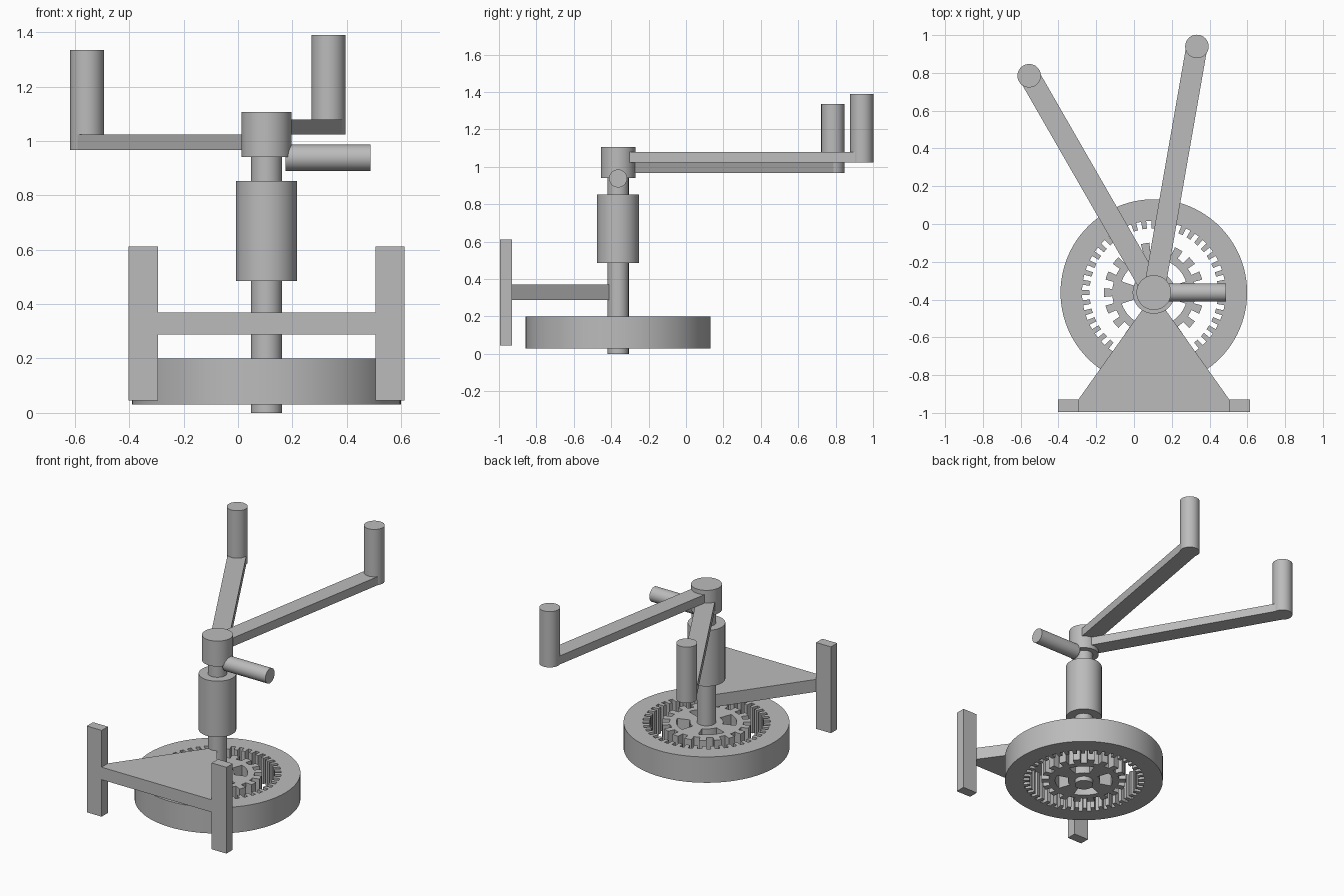
import bpy, bmesh
from math import sin, cos, tau, pi, atan2, hypot, radians

if "Cube" in bpy.data.objects:
    bpy.data.objects.remove(bpy.data.objects["Cube"])

AX, AY = 0.105, -0.363          # shared vertical axis

grey = bpy.data.materials.new("plain grey")
grey.use_nodes = True
GREY = (0.5, 0.5, 0.5, 1)
grey.diffuse_color = GREY
grey.node_tree.nodes["Principled BSDF"].inputs["Base Color"].default_value = GREY


def finish(name, bm):
    bmesh.ops.recalc_face_normals(bm, faces=bm.faces)
    mesh = bpy.data.meshes.new(name)
    bm.to_mesh(mesh)
    bm.free()
    mesh.materials.append(grey)
    ob = bpy.data.objects.new(name, mesh)
    bpy.context.collection.objects.link(ob)
    bpy.ops.object.select_all(action='DESELECT')
    bpy.context.view_layer.objects.active = ob
    ob.select_set(True)
    bpy.ops.object.shade_smooth_by_angle(angle=radians(20))
    return ob


def plate(name, loops, z0, z1):
    """Extrude an outline (first loop) with optional holes (other loops)."""
    bm = bmesh.new()
    edges = []
    for loop in loops:
        vs = [bm.verts.new((x, y, z0)) for x, y in loop]
        edges += [bm.edges.new((vs[i - 1], vs[i])) for i in range(len(vs))]
    bmesh.ops.triangle_fill(bm, use_beauty=True, use_dissolve=False, edges=edges)
    ext = bmesh.ops.extrude_face_region(bm, geom=bm.faces[:], use_keep_orig=True)
    top = [v for v in ext["geom"] if isinstance(v, bmesh.types.BMVert)]
    bmesh.ops.translate(bm, vec=(0, 0, z1 - z0), verts=top)
    return finish(name, bm)


def polar(r, a):
    return AX + r * cos(a), AY + r * sin(a)


def circle(r, n=96):
    return [polar(r, tau * i / n) for i in range(n)]


def toothed(root, tip, count):
    """Closed outline of evenly spaced square teeth."""
    pts = []
    for i in range(count):
        for r, f in ((tip, -.25), (tip, 0), (tip, .25), (root, .25), (root, .5), (root, .75)):
            pts.append(polar(r, tau * (i + f) / count))
    return pts


def arc_slot(r0, r1, mid, half, n=8):
    angles = [mid - half + 2 * half * i / n for i in range(n + 1)]
    return [polar(r1, a) for a in angles] + [polar(r0, a) for a in reversed(angles)]


def cylinder(name, x, y, r, z0, z1):
    pts = [(x + r * cos(tau * i / 64), y + r * sin(tau * i / 64)) for i in range(64)]
    return plate(name, [pts], z0, z1)


# Ring gear with inward teeth, and the slotted gear inside it
plate("ring_gear", [circle(0.494), toothed(0.38, 0.34, 44)], 0.03, 0.20)
slots = [arc_slot(0.10, 0.18, pi / 4 + i * pi / 2, 0.45) for i in range(4)]
plate("inner_gear", [toothed(0.22, 0.265, 18)] + slots, 0.03, 0.20)

# Column
cylinder("shaft", AX, AY, 0.057, 0, 1.0)
cylinder("sleeve", AX, AY, 0.112, 0.485, 0.853)
cylinder("cap", AX, AY, 0.092, 0.94, 1.107)

# Side handle lying along x
handle = cylinder("side_handle", 0, 0, 0.048, 0, 0.312)
handle.rotation_euler = (0, pi / 2, 0)
handle.location = (0.175, AY, 0.938)

# Two crank arms, each with an upright grip
for side, px, py, z0, top in (("right", -0.555, 0.785, 0.967, 1.335),
                              ("left", 0.333, 0.94, 1.023, 1.39)):
    a = atan2(py - AY, px - AX)
    length = hypot(px - AX, py - AY)
    w = 0.056
    outline = [(AX + d * cos(a) - s * sin(a), AY + d * sin(a) + s * cos(a))
               for d, s in ((0, -w), (length, -w), (length, w), (0, w))]
    plate(side + "_crank_arm", [outline], z0, z0 + 0.056)
    cylinder(side + "_grip", px, py, 0.062, z0, top)

# Front bracket: tapered web and two posts
web = [(AX + sx * x, y) for sx, x, y in ((-1, .4, -.995), (1, .4, -.995), (1, .4, -.93),
                                         (1, .03, -.41), (-1, .03, -.41), (-1, .4, -.93))]
plate("bracket_web", [web], 0.288, 0.37)
for side, s in (("left", 1), ("right", -1)):
    post = [(AX + s * x, y) for x, y in ((.4, -.995), (.508, -.995), (.508, -.93), (.4, -.93))]
    plate(side + "_post", [post], 0.045, 0.612)
